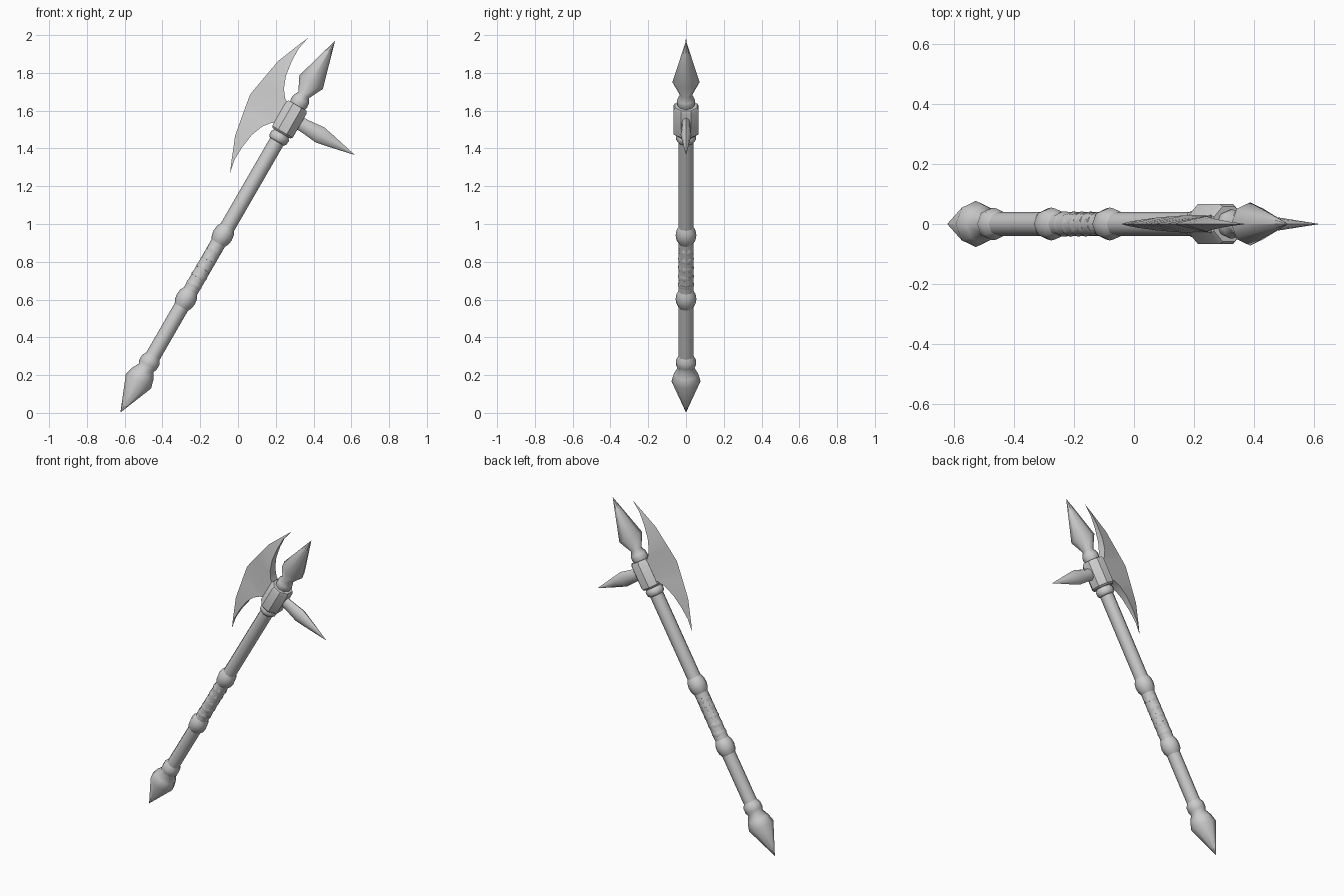
import bpy, bmesh, math
from mathutils import Matrix, Vector

if "Cube" in bpy.data.objects:
    bpy.data.objects.remove(bpy.data.objects["Cube"])

# Weapon space: z runs along the shaft from the butt tip, x towards the spike
TILT = Matrix.Translation((-0.622, 0, 0.003)) @ Matrix.Rotation(math.radians(30), 4, 'Y')
HEAD = 1.80


def finish(name, bm, matrix, angle):
    bmesh.ops.remove_doubles(bm, verts=bm.verts, dist=1e-5)
    bmesh.ops.recalc_face_normals(bm, faces=bm.faces)
    mesh = bpy.data.meshes.new(name)
    bm.to_mesh(mesh)
    bm.free()
    ob = bpy.data.objects.new(name, mesh)
    bpy.context.collection.objects.link(ob)
    ob.matrix_world = matrix
    bpy.ops.object.select_all(action='DESELECT')
    ob.select_set(True)
    bpy.context.view_layer.objects.active = ob
    bpy.ops.object.shade_smooth_by_angle(angle=math.radians(angle))
    return ob


def lathe(name, profile, sides=8, local=Matrix(), sy=1.0, twist=0.0, angle=50):
    """Turned part from (height, radius) pairs, capped at both ends."""
    bm = bmesh.new()
    rings = []
    for h, r in profile:
        ring = []
        for i in range(sides):
            a = 2 * math.pi * i / sides + twist
            ring.append(bm.verts.new((r * math.cos(a), sy * r * math.sin(a), h)))
        rings.append(ring)
    for lo, hi in zip(rings, rings[1:]):
        for i in range(sides):
            j = (i + 1) % sides
            bm.faces.new((lo[i], lo[j], hi[j], hi[i]))
    bm.faces.new(rings[0][::-1])
    bm.faces.new(rings[-1])
    return finish(name, bm, TILT @ local, angle)


# Shaft and pommel
lathe("shaft", [(0.28, 0.0405), (1.75, 0.0405)])
lathe("pommel", [(0, 0.0005), (0.19, 0.077), (0.235, 0.065), (0.272, 0.045),
                 (0.29, 0.053), (0.32, 0.053), (0.345, 0.040)])

# Grip rings
for n, c in (("lower", 0.693), ("upper", 1.083)):
    lathe(f"{n}_grip_ring", [(c - 0.05, 0.040), (c - 0.028, 0.051), (c, 0.055),
                             (c + 0.028, 0.051), (c + 0.05, 0.040)])

# Leather grip: slanted bands that break through the shaft surface
for k in range(5):
    slant = Matrix.Translation((0, 0, 0.78 + 0.053 * k)) @ \
        Matrix.Rotation(0.7 * k, 4, 'Z') @ Matrix.Rotation(math.radians(14), 4, 'Y')
    lathe(f"grip_band_{k + 1}", [(-0.018, 0.039), (-0.012, 0.0415), (0.012, 0.0415), (0.018, 0.039)],
          local=slant)

# Axe socket with collar below
lathe("socket_collar", [(1.655, 0.042), (1.665, 0.052), (1.69, 0.054), (1.70, 0.046), (1.72, 0.046)])
lathe("socket", [(1.705, 0.058), (1.715, 0.068), (1.86, 0.068), (1.875, 0.060)],
      twist=math.pi / 8, sy=1.06, angle=30)

# Spear point on top
lathe("spear_point", [(1.86, 0.040), (1.89, 0.049), (1.912, 0.047), (1.94, 0.033),
                      (2.018, 0.072), (2.27, 0.0005)])

# Back spike, turned to point along +x
lathe("back_spike", [(0.04, 0.036), (0.09, 0.037), (0.18, 0.046), (0.24, 0.034), (0.392, 0.0005)],
      local=Matrix.Translation((0, 0, HEAD)) @ Matrix.Rotation(math.pi / 2, 4, 'Y'), sy=0.62)

# Crescent blade: wedge sections (cutting edge x,z / inner edge x,z / half thickness), mirrored about HEAD
half = [(-0.247, 0.0, -0.04, 0.0, 0.030), (-0.237, 0.06, -0.04, 0.05, 0.030),
        (-0.230, 0.10, -0.076, 0.075, 0.029), (-0.221, 0.15, -0.107, 0.115, 0.026),
        (-0.207, 0.228, -0.132, 0.18, 0.021), (-0.176, 0.305, -0.144, 0.262, 0.014),
        (-0.154, 0.36, -0.146, 0.34, 0.007), (-0.130, 0.416, -0.130, 0.416, 0.0)]
sections = [(a, -b, c, -d, t) for a, b, c, d, t in half[:0:-1]] + half
bm = bmesh.new()
loops = [[bm.verts.new(Vector(p)) for p in
          ((ox, 0, oz + HEAD), (ix, t, iz + HEAD), (ix, -t, iz + HEAD))]
         for ox, oz, ix, iz, t in sections]
for lo, hi in zip(loops, loops[1:]):
    for i in range(3):
        j = (i + 1) % 3
        bm.faces.new((lo[i], lo[j], hi[j], hi[i]))
finish("axe_blade", bm, TILT, 40)
